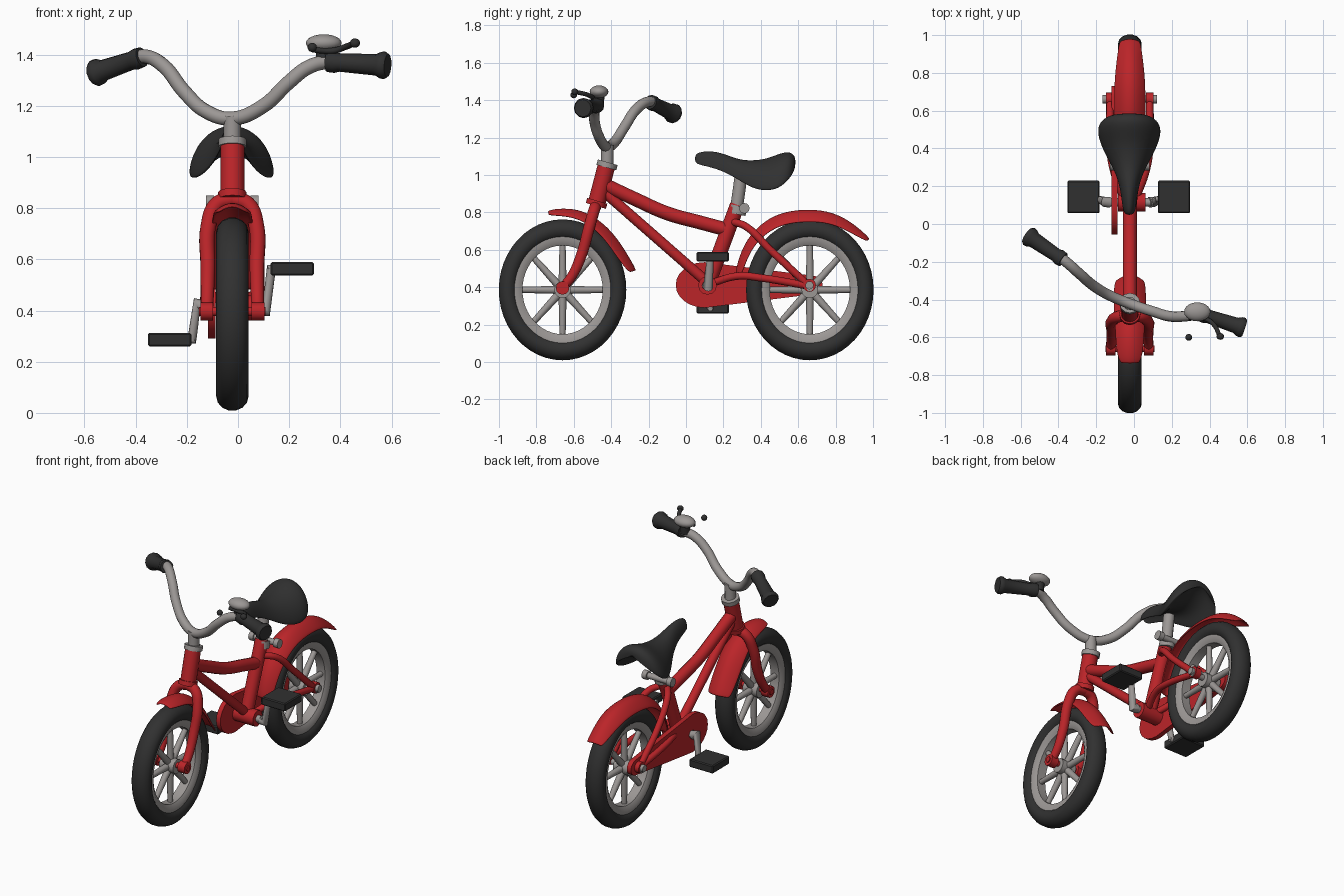
import bpy, bmesh, math
from mathutils import Vector

if "Cube" in bpy.data.objects:
    bpy.data.objects.remove(bpy.data.objects["Cube"])

X0 = -0.022  # frame plane of the bicycle


def material(name, rgb):
    m = bpy.data.materials.new(name)
    m.diffuse_color = (*rgb, 1)
    m.use_nodes = True
    m.node_tree.nodes["Principled BSDF"].inputs["Base Color"].default_value = m.diffuse_color
    return m


RED = material("red paint", (0.50, 0.018, 0.022))
BLACK = material("black rubber", (0.03, 0.03, 0.03))
GREY = material("grey metal", (0.33, 0.31, 0.30))


def smooth(ob, mat, angle=40):
    if not ob.data.materials:
        ob.data.materials.append(mat)
    bpy.ops.object.select_all(action='DESELECT')
    ob.select_set(True)
    bpy.context.view_layer.objects.active = ob
    bpy.ops.object.shade_smooth_by_angle(angle=math.radians(angle))
    return ob


def from_bmesh(name, bm, mat, angle=40):
    bmesh.ops.recalc_face_normals(bm, faces=bm.faces)
    me = bpy.data.meshes.new(name)
    bm.to_mesh(me)
    bm.free()
    ob = bpy.data.objects.new(name, me)
    bpy.context.collection.objects.link(ob)
    return smooth(ob, mat, angle)


def tube(name, pts, r, mat, radii=None, straight=False):
    """Round tube along a path, optional radius factor at each point."""
    cu = bpy.data.curves.new(name, 'CURVE')
    cu.dimensions = '3D'
    cu.bevel_depth = r
    cu.bevel_resolution = 4
    cu.use_fill_caps = True
    cu.resolution_u = 8
    straight = straight or len(pts) == 2
    sp = cu.splines.new('POLY' if straight else 'BEZIER')
    points = sp.points if straight else sp.bezier_points
    points.add(len(pts) - 1)
    for i, (p, q) in enumerate(zip(points, pts)):
        p.co = (*q, 1) if straight else q
        p.radius = radii[i] if radii else 1
        if not straight:
            p.handle_left_type = p.handle_right_type = 'AUTO'
    ob = bpy.data.objects.new(name, cu)
    bpy.context.collection.objects.link(ob)
    bpy.ops.object.select_all(action='DESELECT')
    ob.select_set(True)
    bpy.context.view_layer.objects.active = ob
    bpy.ops.object.convert(target='MESH')
    return smooth(bpy.context.object, mat)


def loft(name, rings, mat, closed, subdiv=2, thick=0, angle=40):
    """Skin between point rings; closed rings are capped at both ends."""
    bm = bmesh.new()
    vs = [[bm.verts.new(p) for p in ring] for ring in rings]
    n = len(rings[0])
    for a, b in zip(vs, vs[1:]):
        for i in range(n if closed else n - 1):
            j = (i + 1) % n
            bm.faces.new((a[i], a[j], b[j], b[i]))
    if closed:
        bm.faces.new(vs[0])
        bm.faces.new(vs[-1])
    ob = from_bmesh(name, bm, mat, angle)
    if thick:
        so = ob.modifiers.new("thickness", 'SOLIDIFY')
        so.thickness, so.offset = thick, 0
    if subdiv:
        ob.modifiers.new("round", 'SUBSURF').levels = subdiv
        ob.modifiers["round"].render_levels = subdiv
    return ob


def ball(name, loc, scale, mat):
    bm = bmesh.new()
    bmesh.ops.create_uvsphere(bm, u_segments=20, v_segments=12, radius=1)
    for v in bm.verts:
        v.co = Vector(a * b for a, b in zip(v.co, scale)) + Vector(loc)
    return from_bmesh(name, bm, mat)


def box(name, loc, size, mat):
    bm = bmesh.new()
    bmesh.ops.create_cube(bm, size=1)
    for v in bm.verts:
        v.co = Vector(a * b for a, b in zip(v.co, size)) + Vector(loc)
    bmesh.ops.bevel(bm, geom=bm.edges[:], offset=0.006, segments=1, affect='EDGES')
    return from_bmesh(name, bm, mat, 30)


def spun(name, cy, cz, section, mat):
    """Closed (x, radius) section swept around a slightly oval wheel."""
    rings = []
    for k in range(49):
        a = 2 * math.pi * k / 48
        rings.append([(X0 + x, cy + 0.905 * r * math.cos(a), cz + r * math.sin(a))
                      for x, r in section])
    bm = bmesh.new()
    vs = [[bm.verts.new(p) for p in ring] for ring in rings[:-1]]
    n = len(section)
    for k in range(48):
        a, b = vs[k], vs[(k + 1) % 48]
        for i in range(n):
            bm.faces.new((a[i], a[(i + 1) % n], b[(i + 1) % n], b[i]))
    return from_bmesh(name, bm, mat)


# Wheels: tyre, rim, spokes, hub
CZ = 0.386
for side, cy in (("front", -0.66), ("rear", 0.662)):
    tyre = []
    for k in range(14):
        a = 2 * math.pi * k / 14
        tyre.append((0.063 * math.cos(a), 0.322 + 0.056 * math.sin(a)))
    spun(side + "_tyre", cy, CZ, tyre, BLACK)
    spun(side + "_rim", cy, CZ, [(-0.045, 0.29), (-0.045, 0.262), (-0.03, 0.237),
                                 (0.03, 0.237), (0.045, 0.262), (0.045, 0.29)], GREY)
    for k in range(8):
        a = math.pi * k / 4
        d = Vector((0, 0.905 * math.cos(a), math.sin(a)))
        c = Vector((X0, cy, CZ))
        tube(side + "_spoke", [c + d * 0.03, c + d * 0.25], 0.018, GREY, [1.2, 0.9])
    tube(side + "_hub", [(X0 - 0.05, cy, CZ), (X0 + 0.05, cy, CZ)], 0.045, GREY)
    tube(side + "_axle", [(X0 - 0.13, cy, CZ + 0.01), (X0 + 0.13, cy, CZ + 0.01)], 0.018,
         RED if side == "front" else GREY)


# Mudguards: arched strips following the tyres
def mudguard(name, cy, path):
    rings = []
    for y, z, w, drop in path:
        n = Vector((0, y - cy, z - CZ)).normalized()
        rings.append([Vector((X0 + w * u, y, z)) - n * drop * u * u
                      for u in (-1, -0.8, -0.4, 0, 0.4, 0.8, 1)])
    loft(name, rings, RED, False, 2, 0.012)


mudguard("front_mudguard", -0.66, [
    (-0.74, 0.805, 0.05, 0.02), (-0.68, 0.818, 0.07, 0.035), (-0.58, 0.815, 0.075, 0.045),
    (-0.49, 0.775, 0.08, 0.05), (-0.40, 0.70, 0.085, 0.055), (-0.33, 0.60, 0.085, 0.055),
    (-0.265, 0.485, 0.08, 0.04)])
mudguard("rear_mudguard", 0.662, [
    (0.265, 0.46, 0.06, 0.03), (0.285, 0.56, 0.07, 0.04), (0.34, 0.68, 0.078, 0.05),
    (0.45, 0.775, 0.082, 0.06), (0.56, 0.808, 0.082, 0.065), (0.67, 0.815, 0.082, 0.065),
    (0.78, 0.80, 0.08, 0.06), (0.88, 0.75, 0.07, 0.05), (0.985, 0.655, 0.055, 0.02)])


# Main frame
def mid(*yz):
    return [(X0, y, z) for y, z in yz]


tube("head_tube", mid((-0.425, 1.05), (-0.48, 0.84)), 0.047, RED)
tube("lower_headset_ring", mid((-0.474, 0.862), (-0.482, 0.835)), 0.056, RED)
tube("upper_headset", mid((-0.418, 1.068), (-0.426, 1.04)), 0.055, GREY)
tube("stem", mid((-0.422, 1.05), (-0.42, 1.16)), 0.034, GREY)
tube("top_tube", mid((-0.43, 0.945), (-0.27, 0.87), (-0.1, 0.795), (0.08, 0.745), (0.23, 0.705)),
     0.037, RED)
tube("down_tube", mid((-0.45, 0.92), (0.115, 0.425)), 0.028, RED)
tube("seat_tube", mid((0.275, 0.84), (0.115, 0.41)), 0.04, RED)
tube("seat_post", mid((0.27, 0.82), (0.295, 1.0)), 0.034, GREY)
tube("seat_clamp", mid((0.272, 0.79), (0.281, 0.835)), 0.047, GREY)
tube("seat_clamp_bolt", [(-0.125, 0.312, 0.822), (0.08, 0.312, 0.822)], 0.019, GREY)
for x in (-0.11, 0.065):
    tube("seat_clamp_nut", [(x - 0.016, 0.312, 0.822), (x + 0.016, 0.312, 0.822)], 0.028, GREY)
tube("bottom_bracket", [(-0.085, 0.115, 0.41), (0.06, 0.115, 0.41)], 0.05, RED)

# Fork legs and rear stays on both sides
for s, side in ((-1, "left"), (1, "right")):
    tube(side + "_fork_leg", [(X0 + s * x, y, z) for x, y, z in (
        (0, -0.482, 0.835), (0.06, -0.49, 0.815), (0.094, -0.515, 0.73), (0.096, -0.56, 0.57),
        (0.098, -0.61, 0.46), (0.1, -0.662, 0.395))], 0.031, RED, [1, 1, 1, 0.95, 0.85, 0.8])
    tube(side + "_fork_end", [(X0 + s * 0.075, -0.66, 0.396), (X0 + s * 0.125, -0.66, 0.396)],
         0.036, RED)
    tube(side + "_seat_stay", [(X0 + s * x, y, z) for x, y, z in (
        (0.02, 0.25, 0.75), (0.07, 0.32, 0.725), (0.1, 0.45, 0.60), (0.105, 0.655, 0.41))],
         0.02, RED)
    tube(side + "_chain_stay", [(X0 + s * x, y, z) for x, y, z in (
        (0.03, 0.13, 0.42), (0.085, 0.28, 0.46), (0.105, 0.4, 0.45), (0.105, 0.665, 0.405))],
         0.02, RED)
    tube(side + "_stay_end", [(X0 + s * 0.085, 0.66, 0.41), (X0 + s * 0.125, 0.66, 0.41)],
         0.035, RED)
    tube(side + "_axle_nut", [(X0 + s * 0.12, 0.66, 0.41), (X0 + s * 0.145, 0.66, 0.41)],
         0.022, GREY)

# Chain guard: tapering plate with rounded ends
outline = []
for cy, ry, rz, start in ((0.1, 0.155, 0.122, 90), (0.675, 0.055, 0.05, 270)):
    for k in range(13):
        a = math.radians(start + 15 * k)
        outline.append((cy + ry * math.cos(a), 0.412 + rz * math.sin(a)))
loft("chain_guard", [[(x, y, z) for y, z in outline] for x in (-0.118, -0.088)],
     RED, True, 0)

# Cranks and pedals
tube("crank_axle", [(-0.15, 0.115, 0.41), (0.1, 0.115, 0.41)], 0.022, GREY)
for side, x, xp, z in (("right", 0.1, 0.212, 0.563), ("left", -0.15, -0.267, 0.286)):
    s = 1 if x > 0 else -1
    tube(side + "_crank", [(x - s * 0.02, 0.115, 0.41), (x + s * 0.01, 0.118, 0.425 if s < 0 else 0.40),
                           (x + s * 0.03, 0.13, z)], 0.024, GREY, [1.2, 1.1, 0.75], True)
    tube(side + "_pedal_axle", [(x + s * 0.015, 0.13, z), (xp, 0.14, z)], 0.014, GREY)
    box(side + "_pedal", (xp, 0.143, z), (0.17, 0.172, 0.052), BLACK)

# Saddle: narrow nose widening to drooping wings
rings = []
for y, w, zt, zb in ((0.048, 0.012, 1.10, 1.07), (0.06, 0.032, 1.122, 1.05),
                     (0.125, 0.042, 1.133, 1.035), (0.2, 0.052, 1.118, 1.01),
                     (0.28, 0.08, 1.085, 0.965), (0.35, 0.122, 1.08, 0.915),
                     (0.43, 0.162, 1.09, 0.895), (0.50, 0.178, 1.12, 0.91),
                     (0.55, 0.155, 1.13, 0.96), (0.578, 0.1, 1.11, 1.01),
                     (0.585, 0.04, 1.085, 1.05)):
    ring = []
    for k in range(9):
        a = math.radians(-90 + 22.5 * k)
        ring.append((X0 - 0.003 + w * math.sin(a), y, zb + (zt - zb) * math.cos(a)))
    for k in range(5):
        a = math.radians(70 - 35 * k)
        ring.append((X0 - 0.003 + 0.8 * w * math.sin(a), y, zb + 0.6 * (zt - zb) * math.cos(a)))
    rings.append(ring)
loft("saddle", rings, BLACK, True, 2, 0, 180)

# Turned handlebar with flared grips
tube("handlebar", [(-0.44, -0.14, 1.375), (-0.36, -0.2, 1.392), (-0.29, -0.262, 1.355),
                   (-0.21, -0.33, 1.255), (-0.125, -0.38, 1.178), (X0, -0.422, 1.15),
                   (0.10, -0.463, 1.2), (0.2, -0.49, 1.293), (0.28, -0.487, 1.353),
                   (0.36, -0.478, 1.372), (0.45, -0.505, 1.365)], 0.028, GREY)
for side, a, b in (("left", (-0.375, -0.19, 1.39), (-0.565, -0.06, 1.325)),
                   ("right", (0.35, -0.475, 1.372), (0.585, -0.552, 1.357))):
    a, b = Vector(a), Vector(b)
    tube(side + "_grip", [a.lerp(b, t) for t in (0, 0.12, 0.2, 0.8, 0.88, 0.95, 1)], 0.04, BLACK,
         [1, 1.05, 0.9, 1.05, 1.3, 1.35, 1.15], True)

# Bell and its levers
ball("bell", (0.335, -0.465, 1.445), (0.07, 0.05, 0.034), GREY)
tube("bell_mount", [(0.335, -0.47, 1.37), (0.335, -0.465, 1.43)], 0.03, BLACK)
tube("lever_arm", [(0.29, -0.50, 1.42), (0.37, -0.50, 1.415), (0.42, -0.53, 1.43),
                   (0.455, -0.595, 1.445)], 0.012, BLACK)
ball("lever_tip", (0.457, -0.595, 1.445), (0.02, 0.018, 0.018), BLACK)
ball("bell_striker", (0.29, -0.60, 1.428), (0.018, 0.018, 0.018), BLACK)
